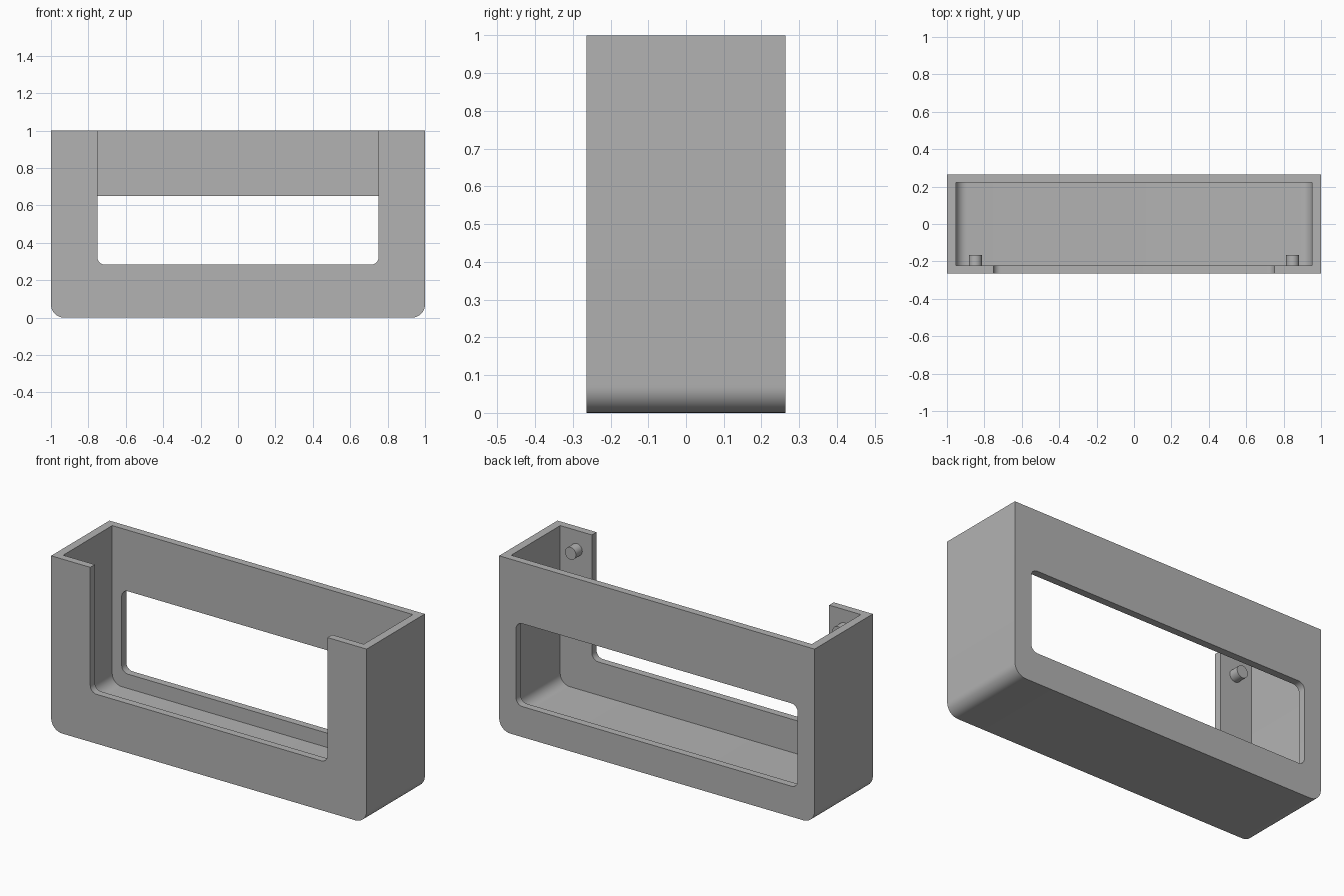
import bpy, bmesh, math

if "Cube" in bpy.data.objects:
    bpy.data.objects.remove(bpy.data.objects["Cube"])

W, D, H = 1.0, 0.264, 1.0        # half width, half depth, height
WALL, FLOOR = 0.042, 0.093

grey = bpy.data.materials.new("grey plastic")
grey.diffuse_color = (0.45, 0.45, 0.45, 1)
grey.use_nodes = True
grey.node_tree.nodes["Principled BSDF"].inputs["Base Color"].default_value = grey.diffuse_color


def slab(name, hw, z0, z1, y0, y1, r_bottom, r_top=0.0, seg=8):
    """Front-view rectangle with rounded corners, extruded along y."""
    pts = []
    for cx, cz, r, a0 in ((hw, z0, r_bottom, -90), (hw, z1, r_top, 0),
                          (-hw, z1, r_top, 90), (-hw, z0, r_bottom, 180)):
        if r == 0:
            pts.append((cx, cz))
            continue
        ox = cx - math.copysign(r, cx)
        oz = cz + r if cz == z0 else cz - r
        for i in range(seg + 1):
            a = math.radians(a0 + 90 * i / seg)
            pts.append((ox + r * math.cos(a), oz + r * math.sin(a)))
    bm = bmesh.new()
    face = bm.faces.new([bm.verts.new((x, y0, z)) for x, z in pts])
    ext = bmesh.ops.extrude_face_region(bm, geom=[face])
    bmesh.ops.translate(bm, vec=(0, y1 - y0, 0),
                        verts=[v for v in ext["geom"] if isinstance(v, bmesh.types.BMVert)])
    bmesh.ops.recalc_face_normals(bm, faces=bm.faces)
    mesh = bpy.data.meshes.new(name)
    bm.to_mesh(mesh)
    bm.free()
    mesh.materials.append(grey)
    obj = bpy.data.objects.new(name, mesh)
    bpy.context.collection.objects.link(obj)
    return obj


def smooth(obj):
    bpy.ops.object.select_all(action="DESELECT")
    obj.select_set(True)
    bpy.context.view_layer.objects.active = obj
    bpy.ops.object.shade_smooth_by_angle(angle=math.radians(30))


# Open-topped holder with rounded lower corners
holder = slab("holder_body", W, 0, H, -D, D, 0.07)

# Cavity, front notch and rear window
cutters = [
    slab("cavity_cutter", W - 0.047, FLOOR, H + 0.1, -D + WALL, D - WALL, 0.06),
    slab("front_notch_cutter", 0.752, 0.283, H + 0.1, -D - 0.1, 0, 0.04),
    slab("rear_window_cutter", 0.893, 0.175, 0.65, 0, D + 0.1, 0.04, 0.04),
]
for c in cutters:
    mod = holder.modifiers.new(c.name, "BOOLEAN")
    mod.operation = "DIFFERENCE"
    mod.solver = "EXACT"
    mod.object = c

# Bake the cuts into the body and remove the cutters
bpy.context.view_layer.update()
baked = bpy.data.meshes.new_from_object(holder.evaluated_get(bpy.context.evaluated_depsgraph_get()))
holder.modifiers.clear()
holder.data = baked
for c in cutters:
    bpy.data.objects.remove(c)
smooth(holder)

# Locating pegs inside the front panel
for side, name in ((-1, "left_peg"), (1, "right_peg")):
    bpy.ops.mesh.primitive_cylinder_add(
        vertices=32, radius=0.035, depth=0.067,
        location=(side * 0.848, -0.1985, 0.89), rotation=(math.pi / 2, 0, 0))
    peg = bpy.context.object
    peg.name = name
    peg.data.materials.append(grey)
    smooth(peg)
